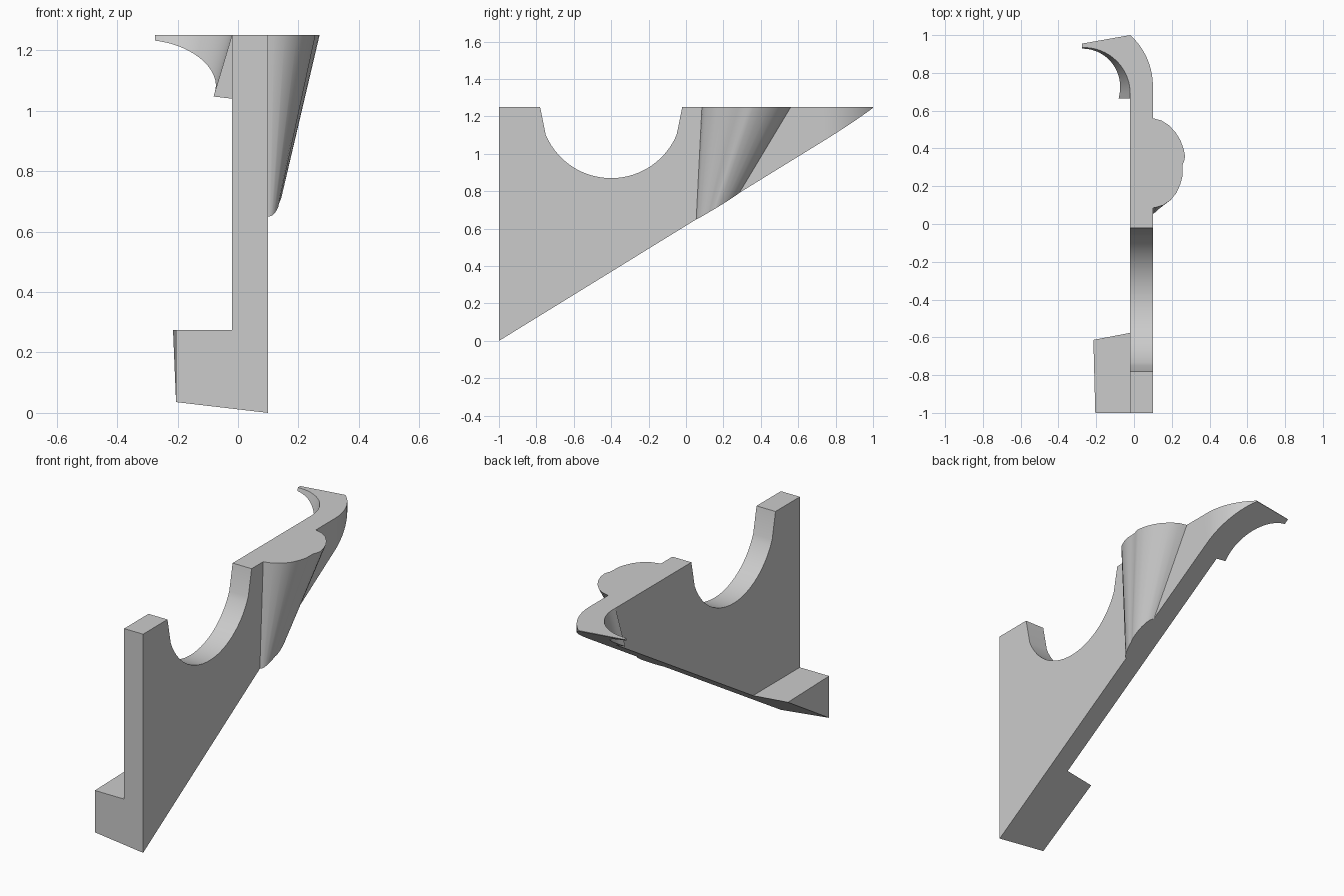
import bpy, bmesh
from math import sin, cos, radians, acos, asin
from mathutils import Vector

cube = bpy.data.objects.get("Cube")
if cube:
    bpy.data.objects.remove(cube, do_unlink=True)

grey = bpy.data.materials.new("plain grey")
grey.use_nodes = True
COLOUR = (0.6, 0.6, 0.6, 1)
grey.diffuse_color = COLOUR
grey.node_tree.nodes["Principled BSDF"].inputs["Base Color"].default_value = COLOUR

TOP = 1.25            # height of the flat upper face
INNER, OUTER = -0.02, 0.1   # the two sides of the plate
CUT_POINT = Vector((OUTER, -1, 0))
CUT_NORMAL = Vector((0.117, -0.616, 1)).normalized()


def arc(cx, cy, r, start, end, steps):
    """Points on a circle, angles in degrees."""
    angles = [radians(start + (end - start) * i / steps) for i in range(steps + 1)]
    return [(cx + r * cos(a), cy + r * sin(a)) for a in angles]


def loft(name, ring_a, ring_b):
    """Solid between two matching rings, trimmed by the sloping underside."""
    bm = bmesh.new()
    a = [bm.verts.new(p) for p in ring_a]
    b = [bm.verts.new(p) for p in ring_b]
    bm.faces.new(a)
    bm.faces.new(b[::-1])
    for i in range(len(a)):
        j = (i + 1) % len(a)
        bm.faces.new((a[j], a[i], b[i], b[j]))
    cut = bmesh.ops.bisect_plane(bm, geom=bm.verts[:] + bm.edges[:] + bm.faces[:],
                                 dist=1e-5, plane_co=CUT_POINT, plane_no=CUT_NORMAL,
                                 clear_inner=True)
    edges = [e for e in cut["geom_cut"] if isinstance(e, bmesh.types.BMEdge)]
    bmesh.ops.edgeloop_fill(bm, edges=edges)
    bmesh.ops.recalc_face_normals(bm, faces=bm.faces[:])
    mesh = bpy.data.meshes.new(name)
    bm.to_mesh(mesh)
    bm.free()
    mesh.materials.append(grey)
    obj = bpy.data.objects.new(name, mesh)
    bpy.context.collection.objects.link(obj)
    bpy.ops.object.select_all(action="DESELECT")
    obj.select_set(True)
    bpy.context.view_layer.objects.active = obj
    bpy.ops.object.shade_smooth_by_angle(angle=radians(22))
    return obj


def at_height(points, z):
    return [(x, y, z) for x, y in points]


# Upright plate with a round notch in its upper edge
HOOK_START = 0.665
notch = [(-0.78, TOP)] + arc(-0.4, TOP, 0.38, 203, 337, 28) + [(-0.02, TOP)]
side = [(-1, -0.2), (-1, TOP)] + notch + [(HOOK_START, TOP), (HOOK_START, -0.2)]
loft("plate", [(INNER, y, z) for y, z in side], [(OUTER, y, z) for y, z in side])

# Foot block on the inner side
foot = [(INNER, -1), (-0.205, -1), (-0.218, -0.5), (INNER, -0.5)]
loft("foot", at_height(foot, 0.275), at_height(foot, -0.2))

# Tapering bulge on the outer side
bulge = [(0.1, 0.56), (0.145, 0.548), (0.185, 0.523), (0.22, 0.485), (0.245, 0.445),
         (0.262, 0.4), (0.27, 0.36), (0.267, 0.338), (0.258, 0.315), (0.256, 0.28),
         (0.256, 0.25), (0.245, 0.21), (0.225, 0.165), (0.195, 0.128), (0.155, 0.1),
         (0.12, 0.089), (0.1, 0.085)]
tapered = [(OUTER + (x - OUTER) * 0.1, 0.052 + (y - 0.085) * 0.25) for x, y in bulge]
loft("bulge", at_height(bulge, TOP), at_height(tapered, 0.6))


# Curled hook at the back, its hollow narrowing downwards
def hook_outline(radius):
    outer = arc(-0.264, 0.73, 0.364, 0, 47.9, 14)
    hollow = arc(-0.264, 0.69, radius, 90, 0, 20)
    return ([(OUTER, HOOK_START)] + outer + [(-0.275, 0.955), (-0.275, 0.69 + radius)]
            + hollow + [(-0.264 + radius, HOOK_START)])


loft("hook", at_height(hook_outline(0.244), TOP), at_height(hook_outline(0.169), 1.0))
